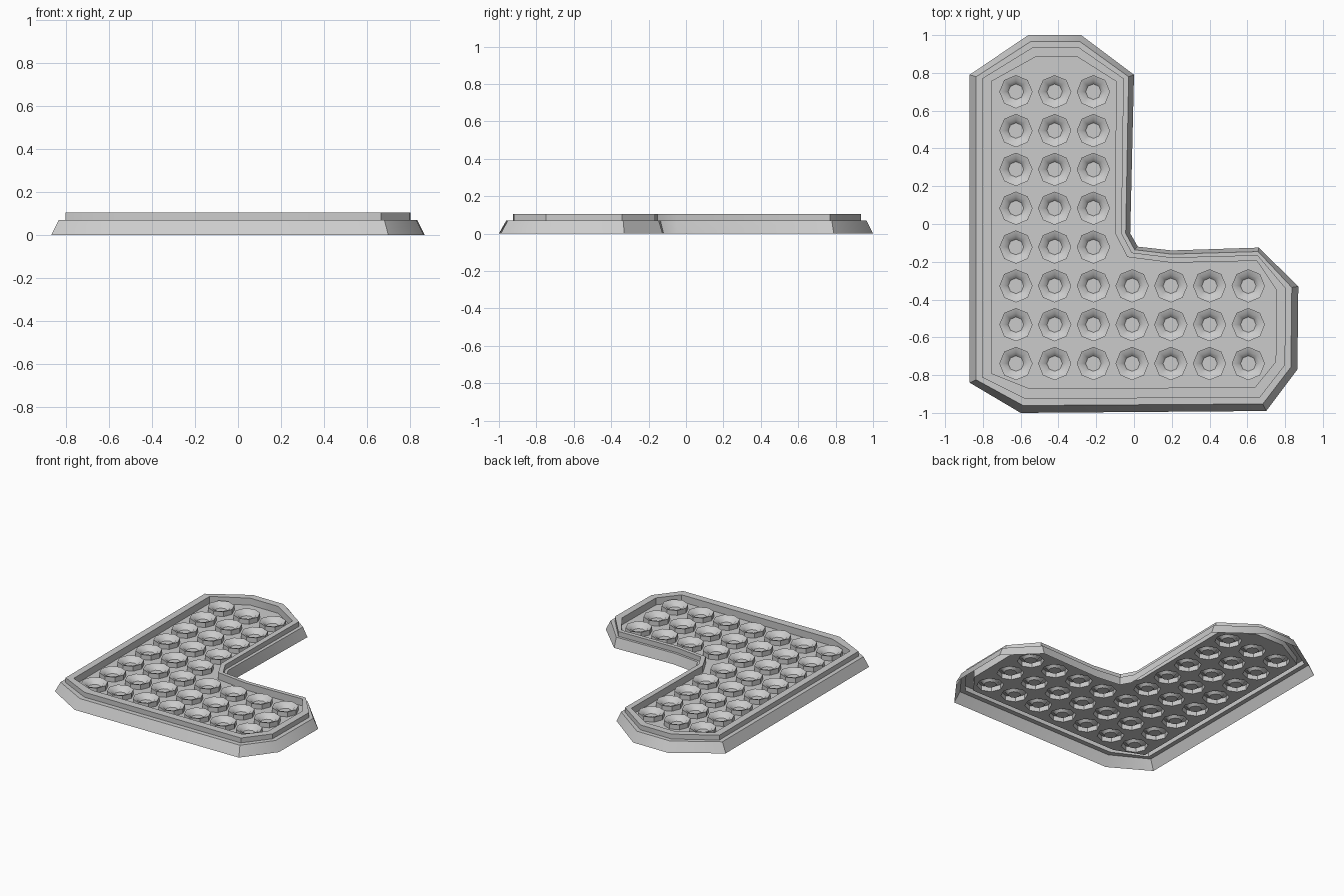
import bpy, bmesh, math

if "Cube" in bpy.data.objects:
    bpy.data.objects.remove(bpy.data.objects["Cube"])

FLOOR, LEDGE, TOP = 0.055, 0.07, 0.105
CUP_R, SIDES = 0.088, 8

# L-shaped outline at the base, and the matching inner edge of the rim
OUTER = [(-0.87, 0.79), (-0.56, 1.0), (-0.28, 1.0), (0.0, 0.79), (-0.02, -0.05),
         (0.02, -0.12), (0.2, -0.14), (0.66, -0.125), (0.87, -0.33),
         (0.865, -0.77), (0.70, -0.99), (-0.6, -1.0), (-0.87, -0.84)]
INNER = [(-0.755, 0.755), (-0.52, 0.885), (-0.30, 0.885), (-0.095, 0.755), (-0.10, -0.05),
         (-0.035, -0.175), (0.2, -0.205), (0.65, -0.195), (0.755, -0.35),
         (0.75, -0.73), (0.64, -0.865), (-0.555, -0.87), (-0.755, -0.79)]

# Cup centres: three columns up the leg, seven along the foot
CUPS = [(-0.625 + 0.205 * c, 0.70 - 0.2055 * r)
        for r in range(8) for c in range(7) if c < 3 or r > 4]


def outline(bm, t, z):
    """Loop between the outer (t=0) and inner (t=1) outlines."""
    return [bm.verts.new((a[0] + (b[0] - a[0]) * t, a[1] + (b[1] - a[1]) * t, z))
            for a, b in zip(OUTER, INNER)]


def ring(bm, centre, r, z):
    return [bm.verts.new((centre[0] + r * math.cos(math.tau * i / SIDES),
                          centre[1] + r * math.sin(math.tau * i / SIDES), z))
            for i in range(SIDES)]


def bridge(bm, a, b):
    n = len(a)
    for i in range(n):
        j = (i + 1) % n
        bm.faces.new((a[i], a[j], b[j], b[i]))


def loop_edges(bm, verts):
    return [bm.edges.new((v, verts[(i + 1) % len(verts)])) for i, v in enumerate(verts)]


def finish(bm, name):
    mesh = bpy.data.meshes.new(name)
    bm.to_mesh(mesh)
    bm.free()
    ob = bpy.data.objects.new(name, mesh)
    bpy.context.collection.objects.link(ob)
    bpy.ops.object.select_all(action='DESELECT')
    ob.select_set(True)
    bpy.context.view_layer.objects.active = ob
    bpy.ops.object.shade_smooth_by_angle(angle=math.radians(35))


# Stepped rim: sloped skirt, ledge, upright lip, flat top, inner wall
bm = bmesh.new()
steps = [(0, 0), (0.3, LEDGE), (0.57, LEDGE), (0.57, TOP), (1, TOP), (1, FLOOR)]
loops = [outline(bm, t, z) for t, z in steps]
for a, b in zip(loops, loops[1:]):
    bridge(bm, b, a)
for f in bm.faces:
    f.normal_update()
# the outline runs clockwise, so ledge and top faces must look up
if next(f for f in bm.faces if abs(f.normal.z) > 0.99).normal.z < 0:
    bmesh.ops.reverse_faces(bm, faces=bm.faces[:])
finish(bm, "tray_rim")

# Floor sheet with an opening under each cup
bm = bmesh.new()
edges = loop_edges(bm, outline(bm, 1, FLOOR))
holes = []
for c in CUPS:
    hole = ring(bm, c, CUP_R, FLOOR)
    holes.append(set(hole))
    edges += loop_edges(bm, hole)
bmesh.ops.triangle_fill(bm, edges=edges, use_beauty=True, normal=(0, 0, 1))
plugs = [f for f in bm.faces if any(set(f.verts) <= h for h in holes)]
if plugs:
    bmesh.ops.delete(bm, geom=plugs, context='FACES_ONLY')
for f in bm.faces:
    f.normal_update()
    if f.normal.z < 0:
        f.normal_flip()
finish(bm, "tray_floor")

# Cups: raised eight-sided wall, rounded rim, bowl and flat base
bm = bmesh.new()
profile = [(CUP_R, FLOOR), (CUP_R, 0.09), (0.062, 0.082), (0.041, 0.058)]
for c in CUPS:
    rings = [ring(bm, c, r, z) for r, z in profile]
    for a, b in zip(rings, rings[1:]):
        bridge(bm, a, b)
    bm.faces.new(rings[-1])
finish(bm, "cups")
